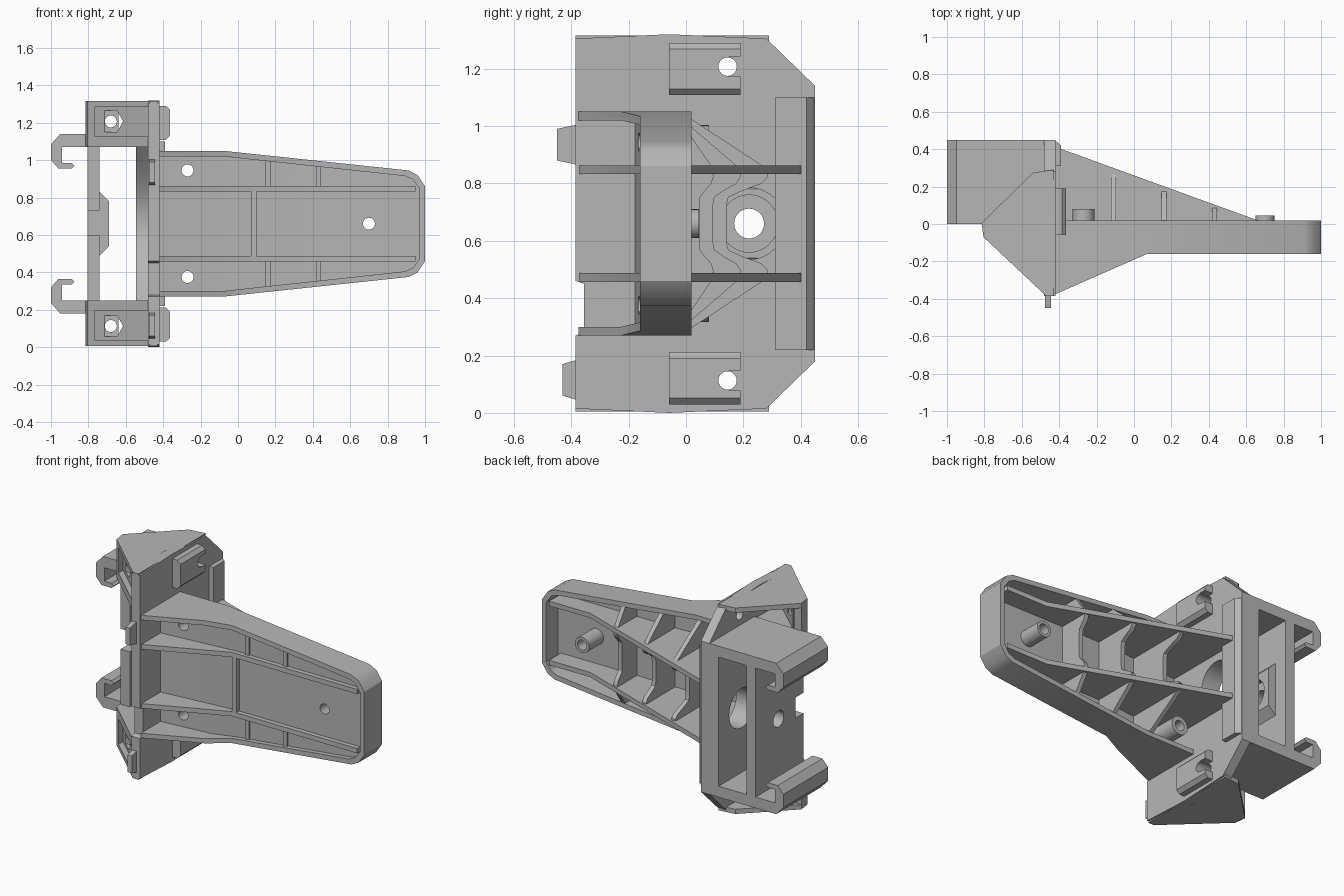
import bpy, bmesh, math
from mathutils import Vector

if "Cube" in bpy.data.objects:
    bpy.data.objects.remove(bpy.data.objects["Cube"])

H = 1.32          # total height, parts mirror about H / 2
MID = H / 2

grey = bpy.data.materials.new("plain_grey")
grey.use_nodes = True
COLOUR = (0.47, 0.47, 0.47, 1)
grey.diffuse_color = COLOUR
grey.node_tree.nodes["Principled BSDF"].inputs["Base Color"].default_value = COLOUR


def prism(name, pts, axis, lo, hi, mirror=False):
    """Extrude a profile along an axis; optionally add the copy mirrored in z."""
    bm = bmesh.new()

    def place(a, b, t):
        return {"x": (t, a, b), "y": (a, t, b), "z": (a, b, t)}[axis]

    for flip in ([False, True] if mirror else [False]):
        rings = []
        for t in (lo, hi):
            ring = []
            for a, b in pts:
                x, y, z = place(a, b, t)
                ring.append(bm.verts.new((x, y, H - z if flip else z)))
            rings.append(ring)
        bm.faces.new(rings[0])
        bm.faces.new(rings[1])
        n = len(pts)
        for i in range(n):
            j = (i + 1) % n
            bm.faces.new((rings[0][i], rings[0][j], rings[1][j], rings[1][i]))
    bmesh.ops.recalc_face_normals(bm, faces=bm.faces)
    mesh = bpy.data.meshes.new(name)
    bm.to_mesh(mesh)
    bm.free()
    mesh.materials.append(grey)
    obj = bpy.data.objects.new(name, mesh)
    bpy.context.collection.objects.link(obj)
    return obj


def box(name, x, y, z, mirror=False):
    pts = [(x[0], y[0]), (x[1], y[0]), (x[1], y[1]), (x[0], y[1])]
    return prism(name, pts, "z", z[0], z[1], mirror)


def circle(a, b, r, n=32):
    return [(a + r * math.cos(2 * math.pi * i / n), b + r * math.sin(2 * math.pi * i / n))
            for i in range(n)]


def carve(obj, cutter, operation="DIFFERENCE"):
    """Apply a boolean and discard the cutter."""
    cutter.hide_render = True
    mod = obj.modifiers.new("carve", "BOOLEAN")
    mod.operation = operation
    mod.solver = "EXACT"
    mod.object = cutter
    bpy.context.view_layer.objects.active = obj
    bpy.ops.object.modifier_apply(modifier=mod.name)
    bpy.data.objects.remove(cutter)


def hole(obj, a, b, r, axis, lo, hi, mirror=False, n=32):
    carve(obj, prism("cutter", circle(a, b, r, n), axis, lo, hi, mirror))


def outline(o):
    """Arm outline in x-z, inset by o."""
    half = [(-0.42, 1.05 - o), (-0.08, 1.05 - o), (0.91 - o * 0.6, 0.945 - o),
            (0.96 - o * 0.8, 0.92 - o * 0.8), (1 - o, 0.86 - o * 0.4)]
    return half + [(x, H - z) for x, z in reversed(half)]


# Arm: outer rim, flaring forward towards the base
rim = prism("arm_rim", outline(0), "y", -0.5, 0.02)
carve(rim, prism("cutter", [(x - 0.1 * (x < -0.4), z) for x, z in outline(0.03)], "y", -0.6, 0.1))
flare = [(-0.5, -0.41), (0.07, -0.16), (1.1, -0.16), (1.1, 0.1), (-0.5, 0.1)]
carve(rim, prism("cutter", flare, "z", -0.1, 1.5), "INTERSECT")

# Arm floor
floor = prism("arm_floor", [(-0.44, -0.18), (0.08, -0.13), (1.1, -0.13), (1.1, -0.1),
                            (0.08, -0.1), (-0.44, -0.15)], "z", 0.1, 1.2)
carve(floor, prism("cutter", outline(0.015), "y", -0.6, 0.3), "INTERSECT")

# Long ribs running through the floor, tall at the back
prism("long_ribs", [(-0.43, -0.375), (0.07, -0.16), (0.95, -0.16), (0.95, 0.02),
                    (0.66, 0.02), (-0.40, 0.405), (-0.43, 0.405)], "z", 0.833, 0.863, True)
box("front_divider", (0.07, 0.1), (-0.16, -0.11), (0.46, 0.86))

# Cross ribs at the back: scalloped in the middle, triangular outside
for i, x in enumerate((-0.11, 0.16, 0.43)):
    h = 0.02 + (0.645 - x) * 0.35
    scallop = [(-0.13, 0.475)]
    for k in range(17):
        t = k / 8 - 1
        rise = min(1, max(0, (abs(t) - 0.45) / 0.4))
        rise = rise * rise * (3 - 2 * rise)
        scallop.append((h * (0.5 + 0.5 * rise), MID + t * 0.185))
    scallop.append((-0.13, 0.845))
    prism(f"middle_cross_rib_{i}", scallop, "x", x - 0.014, x + 0.014)
    top = 1.03 - 0.106 * max(0, x + 0.08)
    prism(f"outer_cross_ribs_{i}", [(-0.14, 0.85), (h, 0.85), (0.01, top), (-0.14, top)],
          "x", x - 0.014, x + 0.014, True)

# Screw bosses
tip_boss = prism("tip_boss", circle(0.7, MID, 0.05), "y", -0.11, 0.045)
side_bosses = prism("side_bosses", circle(-0.27, 0.945, 0.058), "y", -0.15, 0.08, True)
for part in (floor, tip_boss):
    hole(part, 0.7, MID, 0.032, "y", -0.5, 0.5)
for part in (floor, side_bosses):
    hole(part, -0.27, 0.945, 0.032, "y", -0.5, 0.5, True)

# Base plate the arm grows from
plate = prism("base_plate", [(-0.385, 0.015), (-0.06, 0), (0.28, 0.015), (0.45, 0.18),
                             (0.45, 1.14), (0.28, 1.305), (-0.06, 1.32), (-0.385, 1.305),
                             (-0.385, 0.46), (-0.355, 0.45), (-0.355, 0.28), (-0.385, 0.27)],
              "x", -0.48, -0.42)
hole(plate, 0.22, MID, 0.125, "x", -0.7, -0.3)
hole(plate, 0.145, 1.207, 0.032, "x", -0.7, -0.3, True)

# Thick backing of the plate with an arched front edge
arch = [(-0.24 + 0.24 * math.cos(t * math.pi / 2), MID + t * 0.43)
        for t in [k / 8 - 1 for k in range(17)]]
backing = prism("plate_backing", arch + [(0.45, 1.09), (0.45, 0.23)], "x", -0.545, -0.475)
hole(backing, 0.22, MID, 0.125, "x", -0.7, -0.3)
prism("back_flange", [(-0.425, 0.31), (-0.39, 0.31), (-0.39, 0.42), (-0.425, 0.45)],
      "z", 0.22, 1.1)

# Outer wall with a stepped front edge and a pin hole
outer = box("outer_wall", (-0.805, -0.74), (-0.03, 0.45), (0.22, 1.1))
carve(outer, box("cutter", (-0.9, -0.7), (-0.2, 0.05), (0.6, 0.73)))
hole(outer, 0.22, MID, 0.052, "x", -0.9, -0.6)
thickening = prism("wall_thickening", [(-0.75, 0.48), (-0.69, 0.54), (-0.69, 0.78), (-0.75, 0.84)],
                   "y", 0.05, 0.36)
hole(thickening, 0.22, MID, 0.1, "x", -0.9, -0.6)

# Hooked rails at the back
prism("hooked_rails", [(-0.48, 1.14), (-0.95, 1.14), (-1, 1.085), (-1, 1.0), (-0.96, 0.955),
                       (-0.89, 0.955), (-0.875, 0.97), (-0.89, 0.985), (-0.94, 0.985),
                       (-0.94, 1.07), (-0.48, 1.07)], "y", 0, 0.45, True)

# End blocks: wedge-shaped shells with a recessed sloping wall
wedge = [(-0.815, 0.005), (-0.805, -0.07), (-0.47, -0.385), (-0.43, -0.385)]
prism("block_caps", wedge + [(-0.43, 0.29), (-0.54, 0.275)], "z", 1.285, 1.315, True)
prism("block_floors", wedge + [(-0.43, 0.1), (-0.805, 0.1)], "z", 1.07, 1.125, True)
slope = prism("block_slopes", [(-0.78, -0.048), (-0.45, -0.358), (-0.45, -0.285),
                               (-0.745, -0.012)], "z", 1.08, 1.3, True)
hole(slope, -0.68, 1.207, 0.066, "y", -0.4, -0.11, True, 6)
hole(slope, -0.68, 1.207, 0.032, "y", -0.4, 0.3, True)
prism("block_ends", [(-0.815, 0.005), (-0.805, -0.07), (-0.765, -0.108), (-0.765, 0.005)],
      "z", 1.08, 1.3, True)

# Keyhole lugs on the arm side of the plate
lugs = prism("keyhole_lugs", [(-0.43, 1.108), (-0.385, 1.108), (-0.363, 1.13), (-0.363, 1.268),
                              (-0.385, 1.29), (-0.43, 1.29)], "y", -0.06, 0.19, True)
hole(lugs, 0.145, 1.207, 0.032, "x", -0.7, -0.3, True)
carve(lugs, box("cutter", (-0.419, -0.3), (0.15, 0.3), (1.172, 1.242), True))

# Front tabs, one near the top band and one at the bottom
for name, y, z in (("upper_tab", -0.45, 0.935), ("lower_tab", -0.43, 0.115)):
    prism(name, [(-0.38, z - 0.07), (y, z - 0.055), (y, z + 0.055), (-0.38, z + 0.07),
                 (-0.3, z + 0.07), (-0.3, z - 0.07)], "x", -0.475, -0.445)

# Shading: smooth rounds, sharp edges
bpy.ops.object.select_all(action="DESELECT")
for obj in bpy.context.collection.objects:
    if obj.type == "MESH" and obj.data.materials and obj.data.materials[0] == grey:
        obj.select_set(True)
        bpy.context.view_layer.objects.active = obj
bpy.ops.object.shade_smooth_by_angle(angle=math.radians(30))
